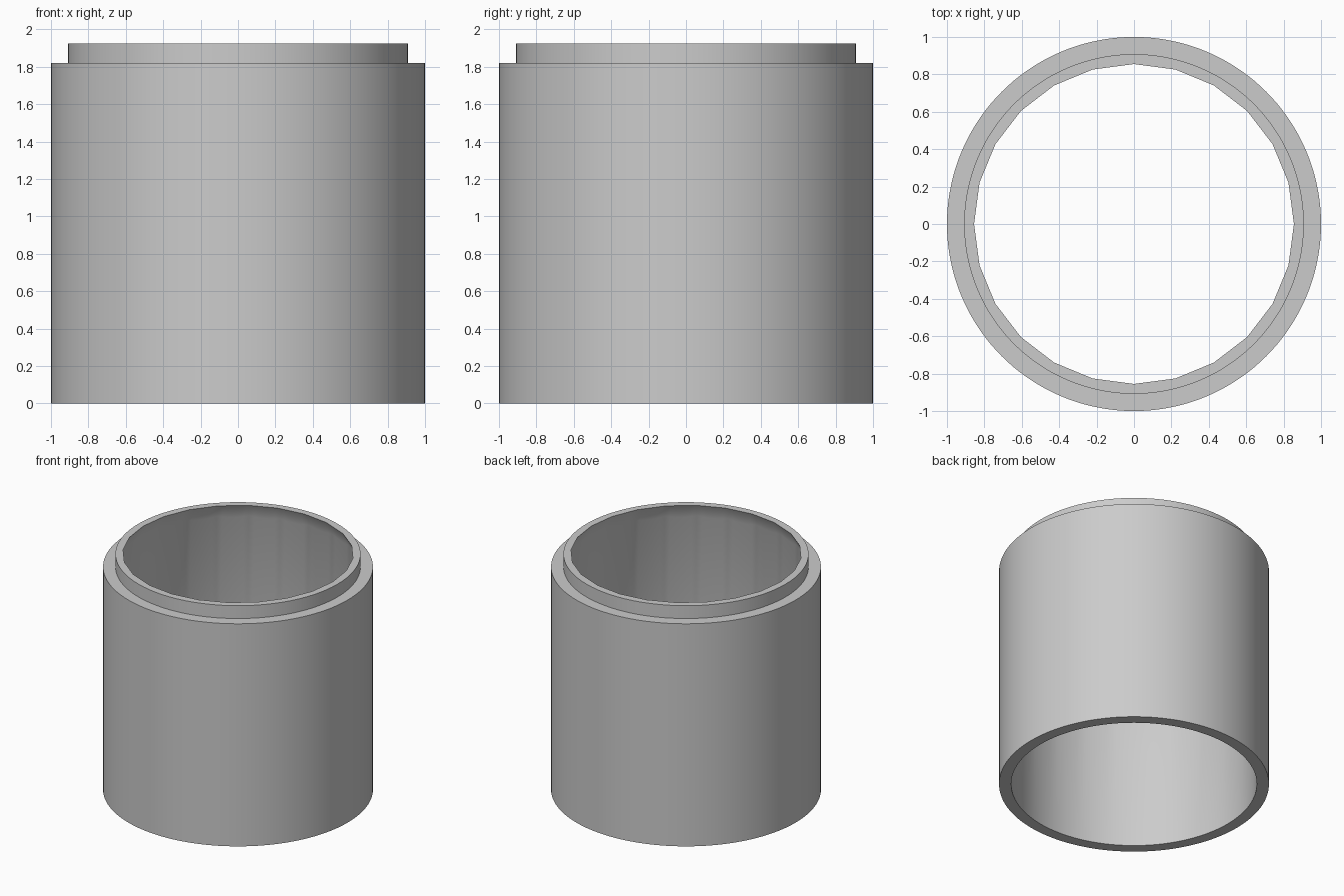
import bpy
import bmesh
from math import cos, sin, pi

SEGMENTS = 144          # round surfaces
FACETS = 24             # sides of the mouth opening
HEIGHT = 1.925
SHOULDER = 1.82
OUTER, LIP, BORE, MOUTH = 1.0, 0.908, 0.91, 0.855
FLARE = (BORE - MOUTH) / 0.11   # widening of the mouth per unit of depth

old = bpy.data.objects.get("Cube")
if old:
    bpy.data.objects.remove(old, do_unlink=True)

grey = bpy.data.materials.new("plain grey")
grey.use_nodes = True
colour = (0.6, 0.6, 0.6, 1.0)
grey.diffuse_color = colour
grey.node_tree.nodes["Principled BSDF"].inputs["Base Color"].default_value = colour


def facet_factor(angle):
    """Radius of a regular polygon at an angle, relative to its corners."""
    step = 2 * pi / FACETS
    return cos(step / 2) / cos(angle % step - step / 2)


def section(angle):
    """Closed wall section (radius, height) at an angle."""
    f = facet_factor(angle)
    meet = HEIGHT - (BORE / f - MOUTH) / FLARE   # faceted cone meets round bore
    return [
        (BORE, 0), (OUTER, 0), (OUTER, SHOULDER), (LIP, SHOULDER),
        (LIP, HEIGHT), (MOUTH * f, HEIGHT), (BORE, meet),
    ]


# Sleeve: stepped outside, round bore, faceted flared mouth
bm = bmesh.new()
columns = []
for i in range(SEGMENTS):
    a = 2 * pi * i / SEGMENTS
    columns.append([bm.verts.new((r * cos(a), r * sin(a), z)) for r, z in section(a)])
for i, col in enumerate(columns):
    nxt = columns[(i + 1) % SEGMENTS]
    for j in range(len(col)):
        k = (j + 1) % len(col)
        bm.faces.new((col[j], nxt[j], nxt[k], col[k]))
bmesh.ops.recalc_face_normals(bm, faces=bm.faces)

mesh = bpy.data.meshes.new("stepped_sleeve")
bm.to_mesh(mesh)
bm.free()
mesh.materials.append(grey)
sleeve = bpy.data.objects.new("stepped_sleeve", mesh)
bpy.context.collection.objects.link(sleeve)

# Smooth walls with crisp rims
bpy.ops.object.select_all(action="DESELECT")
sleeve.select_set(True)
bpy.context.view_layer.objects.active = sleeve
bpy.ops.object.shade_smooth_by_angle()
